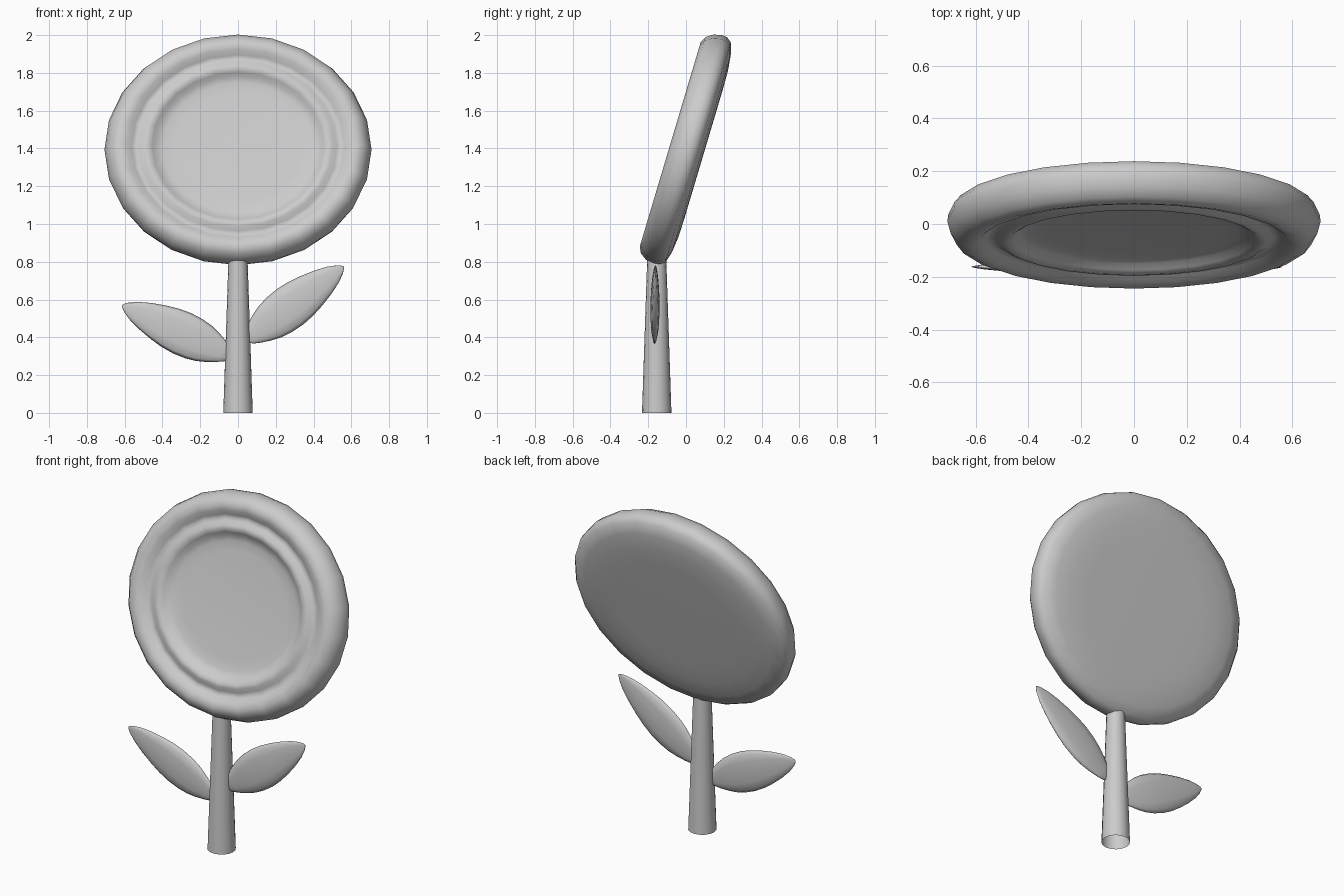
import bpy
import bmesh
from math import cos, sin, pi, radians, copysign
from mathutils import Vector, Matrix

cube = bpy.data.objects.get("Cube")
if cube:
    bpy.data.objects.remove(cube, do_unlink=True)

grey = bpy.data.materials.new("plain grey")
grey.use_nodes = True
grey.diffuse_color = (0.6, 0.6, 0.6, 1)
grey.node_tree.nodes["Principled BSDF"].inputs["Base Color"].default_value = (0.6, 0.6, 0.6, 1)


def loft(name, rings, start=None, end=None, angle=60):
    """Skin a list of closed rings, with optional end points closing them."""
    bm = bmesh.new()
    loops = [[bm.verts.new(p) for p in ring] for ring in rings]
    count = len(loops[0])
    for a, b in zip(loops, loops[1:]):
        for i in range(count):
            j = (i + 1) % count
            bm.faces.new((a[i], a[j], b[j], b[i]))
    for pole, ring in ((start, loops[0]), (end, loops[-1])):
        if pole is not None:
            tip = bm.verts.new(pole)
            for i in range(count):
                bm.faces.new((tip, ring[i], ring[(i + 1) % count]))
    bmesh.ops.recalc_face_normals(bm, faces=bm.faces)
    mesh = bpy.data.meshes.new(name)
    bm.to_mesh(mesh)
    bm.free()
    mesh.materials.append(grey)
    obj = bpy.data.objects.new(name, mesh)
    bpy.context.collection.objects.link(obj)
    bpy.ops.object.select_all(action='DESELECT')
    obj.select_set(True)
    bpy.context.view_layer.objects.active = obj
    bpy.ops.object.shade_smooth_by_angle(angle=radians(angle))
    return obj


def circle(radius, z, sides):
    return [Vector((radius * cos(2 * pi * i / sides), radius * sin(2 * pi * i / sides), z))
            for i in range(sides)]


# Flower head: dished oval disc with a thick rim, an inner ridge and a domed back
profile = [(0.40, -0.102), (0.51, -0.1), (0.61, -0.09), (0.68, -0.072), (0.703, -0.045),
           (0.707, -0.015), (0.695, 0.03), (0.667, 0.066), (0.63, 0.082), (0.59, 0.074),
           (0.562, 0.053), (0.545, 0.046), (0.525, 0.052), (0.5, 0.066), (0.478, 0.068),
           (0.455, 0.055), (0.435, 0.036), (0.4, 0.027), (0.34, 0.023)]
head = loft("flower_head", [circle(r, z, 24) for r, z in profile],
            start=(0, 0, -0.102), end=(0, 0, 0.022))
head.data.transform(Matrix.Translation((0, -0.005, 1.398))
                    @ Matrix.Rotation(radians(90 - 16.6), 4, 'X')
                    @ Matrix.Diagonal((1, 0.895, 1, 1)))

# Stem: tapered tube, open at the foot
stem = loft("stem", [circle(0.078, 0, 16), circle(0.05, 0.83, 16)], end=(0, 0, 0.83))
stem.location = (0, -0.155, 0)


# Leaves: pointed pads with rounded edges, lofted along a straight midrib
def leaf(name, base, tip):
    base, tip = Vector(base), Vector(tip)
    along = tip - base
    across = Vector((0, 1, 0)).cross(along).normalized()
    depth = along.cross(across).normalized()
    stations = [(0.03, 0.038), (0.09, 0.06), (0.17, 0.084), (0.25, 0.102), (0.34, 0.113),
                (0.45, 0.117), (0.56, 0.111), (0.67, 0.097), (0.79, 0.076), (0.89, 0.052),
                (0.96, 0.027), (0.99, 0.01)]
    rings = []
    for t, width in stations:
        thick = 0.025 * width / 0.117
        ring = []
        for k in range(12):
            s = sin(k * pi / 6)
            bulge = copysign(abs(s) ** 0.75, s)
            ring.append(base + along * t + across * width * cos(k * pi / 6)
                        + depth * thick * bulge)
        rings.append(ring)
    return loft(name, rings, start=base, end=tip, angle=180)


leaf("left_leaf", (0.04, -0.166, 0.385), (0.56, -0.162, 0.775))
leaf("right_leaf", (-0.035, -0.166, 0.3), (-0.615, -0.162, 0.57))
